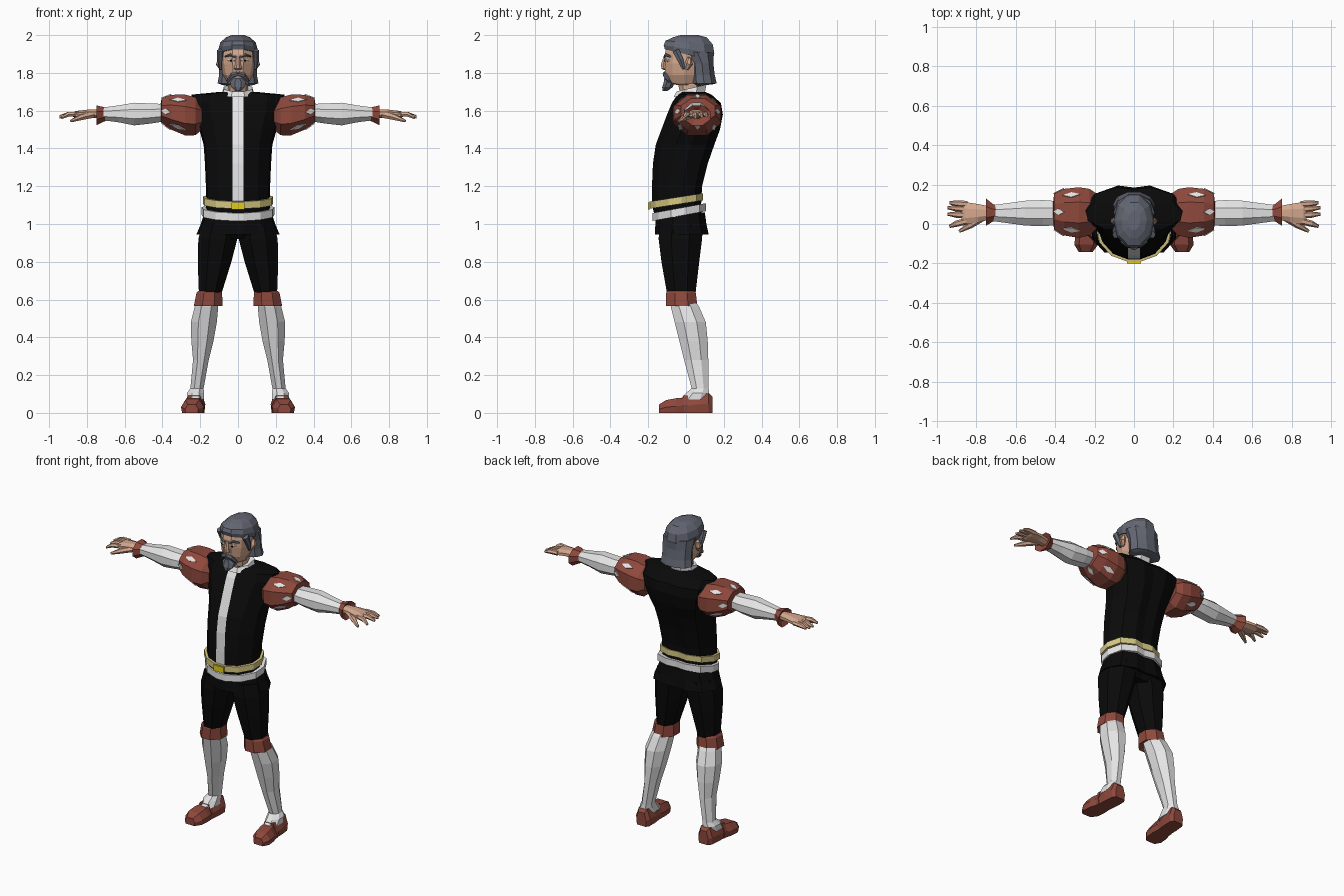
import bpy, bmesh, math
from mathutils import Vector

def material(name, r, g, b):
    m = bpy.data.materials.new(name)
    m.diffuse_color = (r, g, b, 1)
    return m

BLACK = material("black cloth", .003, .003, .003)
WHITE = material("white linen", .78, .78, .78)
RED = material("brick red", .27, .065, .045)
SKIN = material("skin", .66, .39, .27)
GREY = material("grey hair", .125, .135, .17)
PALE = material("pale gold", .66, .57, .22)
GOLD = material("bright gold", .75, .6, .01)

def circle(n):
    """Unit polygon with a flat side at the front, filling -1..1 both ways."""
    p = [(math.sin(a), -math.cos(a)) for a in (2 * math.pi * (i + .5) / n for i in range(n))]
    mx, my = max(x for x, y in p), max(y for x, y in p)
    return [(x / mx, y / my) for x, y in p]

HALF = [(.16, -1), (.62, -.78), (.95, -.3), (1, .2), (.8, .75), (.35, 1)]
BODY = HALF + [(0, .93)] + [(-x, y) for x, y in reversed(HALF)]

def ring_z(z, hw, yf, yb, cx=0, tilt=0, shape=8):
    """Horizontal section between yf and yb; tilt lifts the back."""
    pts = circle(shape) if isinstance(shape, int) else shape
    cy, ry = (yf + yb) / 2, (yb - yf) / 2
    return [Vector((math.copysign(.03, x) if abs(x) == .16 else cx + x * hw, cy + y * ry, z + y * tilt))
            for x, y in pts]

def ring_x(x, cy, cz, ry, rz, n=8):
    return [Vector((x, cy + u * ry, cz + v * rz)) for u, v in circle(n)]

def finish(name, bm, mats, mirror):
    bmesh.ops.recalc_face_normals(bm, faces=bm.faces)
    me = bpy.data.meshes.new(name)
    bm.to_mesh(me)
    for m in mats:
        me.materials.append(m)
    ob = bpy.data.objects.new(name, me)
    bpy.context.collection.objects.link(ob)
    if mirror:
        ob.modifiers.new("mirror", "MIRROR").use_mirror_merge = False
    return ob

def loft(name, rings, mats, mirror=False, rule=None):
    """Skin a list of equal rings and cap both ends."""
    mats = mats if isinstance(mats, list) else [mats]
    bm = bmesh.new()
    vs = [[bm.verts.new(p) for p in r] for r in rings]
    n = len(rings[0])
    for a, b in zip(vs, vs[1:]):
        for i in range(n):
            f = bm.faces.new((a[i], a[(i + 1) % n], b[(i + 1) % n], b[i]))
            if rule:
                f.material_index = rule(f.calc_center_median())
    bm.faces.new(vs[0])
    bm.faces.new(vs[-1])
    return finish(name, bm, mats, mirror)

def limb(name, pts, mat, mirror=True, n=6, flat=1):
    """Tapered tube through (x, y, z, radius) points; flat squashes it in z."""
    ps = [Vector(p[:3]) for p in pts]
    d = (ps[-1] - ps[0]).normalized()
    side = d.cross(Vector((0, 0, 1))).normalized()
    up = side.cross(d)
    return loft(name, [[c + side * u * p[3] + up * v * p[3] * flat for u, v in circle(n)]
                       for c, p in zip(ps, pts)], mat, mirror)

# Doublet, with the centre front faces forming the white placket
loft("doublet", [ring_z(*r, shape=BODY) for r in (
    (1.0, .17, -.155, .085), (1.1, .17, -.18, .08), (1.2, .17, -.18, .085), (1.32, .175, -.175, .115),
    (1.42, .182, -.16, .15), (1.5, .205, -.13, .18), (1.58, .23, -.1, .195), (1.64, .25, -.075, .185),
    (1.685, .245, -.045, .135), (1.7, .09, -.035, .1))], [BLACK, WHITE],
    rule=lambda c: int(abs(c.x) < .005 and c.y < -.03 and c.z > 1.1))
loft("collar", [ring_z(1.685, .085, -.065, .1, tilt=.012), ring_z(1.72, .075, -.05, .108, tilt=.018),
                ring_z(1.715, .06, -.035, .09, tilt=.018)], WHITE)

# Belt, buckle, sash and skirt
def band(name, z, h, hw, yf, yb, tilt, mat):
    loft(name, [ring_z(z - h, hw, yf, yb, tilt=tilt, shape=BODY),
                ring_z(z + h, hw, yf, yb, tilt=tilt, shape=BODY)], mat)

band("belt", 1.122, .019, .186, -.192, .09, .022, PALE)
band("sash", 1.063, .021, .192, -.178, .106, .026, WHITE)
loft("buckle", [[Vector((x, y, z)) for x, z in ((-.035, 1.076), (.035, 1.076), (.035, 1.114), (-.035, 1.114))]
                for y in (-.19, -.2)], GOLD)
loft("skirt", [ring_z(1.06, .178, -.16, .1, shape=BODY), ring_z(1.0, .197, -.162, .108, shape=BODY),
               ring_z(.945, .22, -.165, .12, shape=BODY), ring_z(.955, .19, -.14, .09, shape=BODY),
               ring_z(.92, .1, -.11, .07, shape=BODY)], BLACK)

# Legs
loft("breeches", [ring_z(z, (b - a) / 2, f, k, (a + b) / 2) for z, a, b, f, k in (
    (1.0, .0, .19, -.14, .09), (.92, .004, .21, -.145, .085), (.8, .035, .213, -.13, .07),
    (.63, .088, .207, -.1, .05))], BLACK, True)
loft("knee_band", [ring_z(z, hw, f, k, cx) for z, hw, f, k, cx in (
    (.645, .062, -.1, .045, .15), (.635, .068, -.105, .052, .152), (.565, .076, -.106, .06, .158),
    (.575, .058, -.085, .04, .158))], RED, True)
loft("stocking", [ring_z(z, (b - a) / 2, f, k, (a + b) / 2) for z, a, b, f, k in (
    (.6, .105, .215, -.085, .045), (.56, .105, .23, -.08, .07), (.48, .112, .25, -.06, .105),
    (.38, .13, .247, -.035, .115), (.28, .155, .238, -.01, .118), (.13, .182, .252, .03, .12),
    (.105, .18, .27, .0, .122), (.07, .18, .27, -.035, .12))], WHITE, True)

# Shoes: heel to toe
SHOE = ((-.9, 0), (-1, .45), (-.6, 1), (.6, 1), (1, .45), (.9, 0))
loft("shoe", [[Vector((cx + u * hw, y, h * v)) for u, v in SHOE] for y, cx, hw, h in (
    (.14, .222, .035, .085), (.12, .223, .05, .105), (.06, .226, .053, .1), (.0, .23, .05, .08),
    (-.05, .237, .06, .078), (-.105, .242, .06, .068), (-.142, .245, .035, .045))], RED, True)
loft("shoe_strap", [[Vector((.232 + u * .052, y, .092 * v)) for u, v in SHOE] for y in (.01, -.015)], RED, True)

# Puffed sleeves with white slashes
PUFF = [ring_x(*r) for r in ((.19, .065, 1.57, .09, .07), (.225, .06, 1.57, .118, .1), (.28, .058, 1.577, .128, .108),
                             (.355, .06, 1.592, .118, .092), (.405, .063, 1.6, .09, .064), (.41, .06, 1.59, .05, .045))]
loft("puff_sleeve", PUFF, RED, True)
bm = bmesh.new()
for k in range(8):
    a, b = (PUFF[2], PUFF[3]) if k % 2 == 0 else (PUFF[3], PUFF[4])
    quad = (a[k], a[(k + 1) % 8], b[(k + 1) % 8], b[k])
    c = sum(quad, Vector()) / 4
    u = (quad[2] + quad[3] - quad[0] - quad[1]).normalized()
    v = (quad[1] - quad[0]).normalized()
    n = u.cross(v).normalized()
    if n.dot(c - Vector((c.x, .06, 1.585))) < 0:
        n = -n
    s = .045 if k % 2 == 0 else .03
    outline = ((-s, 0), (0, -.016), (s, 0), (0, .016))
    low, top = ([bm.verts.new(c + u * p + v * q + n * o) for p, q in outline] for o in (0, .005))
    bm.faces.new(top)
    for i in range(4):
        bm.faces.new((low[i], low[(i + 1) % 4], top[(i + 1) % 4], top[i]))
finish("sleeve_slashes", bm, [WHITE], True)

# Forearms, cuffs and hands
loft("forearm", [ring_x(*r) for r in ((.38, .055, 1.59, .06, .045), (.46, .055, 1.585, .066, .053),
    (.55, .055, 1.582, .063, .06), (.63, .055, 1.583, .052, .045), (.72, .055, 1.583, .04, .033))], WHITE, True)
loft("cuff", [ring_x(*r) for r in ((.69, .057, 1.583, .036, .034), (.715, .057, 1.58, .044, .04),
    (.75, .06, 1.575, .069, .053), (.735, .058, 1.58, .035, .03))], RED, True)
loft("palm", [ring_x(*r) for r in ((.72, .057, 1.582, .03, .024), (.79, .055, 1.585, .046, .021),
    (.86, .054, 1.58, .058, .018), (.875, .054, 1.578, .05, .01))], SKIN, True)
for name, y0, y1, x1, z1 in (("little_finger", .1, .108, .935, 1.572), ("ring_finger", .075, .083, .945, 1.57),
                             ("middle_finger", .045, .05, .945, 1.565), ("index_finger", .015, -.012, .935, 1.562)):
    limb(name, [(.845, y0, 1.582, .017), (.9, (y0 + y1) / 2, 1.58, .016), (x1, y1, z1, .008)], SKIN, flat=.75)
limb("thumb", [(.77, .035, 1.58, .022), (.83, -.005, 1.565, .018), (.885, -.037, 1.545, .008)], SKIN, flat=.8)

# Head and face
loft("head", [ring_z(*r, shape=10) for r in (
    (1.68, .052, -.03, .07), (1.735, .052, -.04, .08), (1.745, .055, -.098, .08), (1.79, .08, -.11, .09),
    (1.85, .092, -.112, .1), (1.9, .092, -.112, .12), (1.95, .088, -.1, .12))], SKIN)
loft("nose", [ring_z(1.89, .01, -.118, -.09), ring_z(1.845, .015, -.133, -.09),
              ring_z(1.822, .021, -.13, -.09), ring_z(1.815, .015, -.115, -.09)], SKIN)
limb("ear", [(.085, .0, 1.82, .012), (.1, .015, 1.85, .018), (.098, .02, 1.88, .01)], SKIN)
limb("eye", [(.018, -.108, 1.865, .007), (.036, -.104, 1.865, .01), (.054, -.092, 1.865, .006)], WHITE, flat=.8)
limb("pupil", [(.031, -.111, 1.865, .005), (.041, -.109, 1.865, .005)], BLACK)
limb("eyebrow", [(.012, -.112, 1.884, .007), (.04, -.107, 1.895, .009), (.068, -.085, 1.887, .006)], GREY, flat=.8)
limb("moustache", [(.0, -.113, 1.797, .012), (.03, -.11, 1.788, .012), (.056, -.088, 1.755, .007)], GREY)
loft("goatee", [ring_z(1.703, .014, -.125, -.1), ring_z(1.725, .036, -.126, -.07),
                ring_z(1.75, .042, -.118, -.06), ring_z(1.772, .02, -.115, -.08)], GREY)

# Hair: crown cap, long back and temples
loft("hair_crown", [ring_z(*r, tilt=t, shape=10) for r, t in (
    ((1.895, .1, -.112, .14), -.03), ((1.925, .104, -.118, .15), -.022), ((1.96, .094, -.108, .142), -.01),
    ((1.988, .065, -.07, .11), 0), ((2.0, .032, -.03, .065), 0))], GREY)
loft("hair_back", [ring_z(*r, tilt=t, shape=10) for r, t in (
    ((1.735, .08, .06, .145), .005), ((1.745, .108, .03, .162), .0), ((1.79, .1, .028, .152), 0),
    ((1.85, .102, .025, .145), 0), ((1.91, .103, -.03, .148), 0))], GREY)
limb("sideburn", [(.092, -.055, 1.92, .018), (.094, -.03, 1.87, .016), (.092, -.012, 1.82, .008)], GREY)
